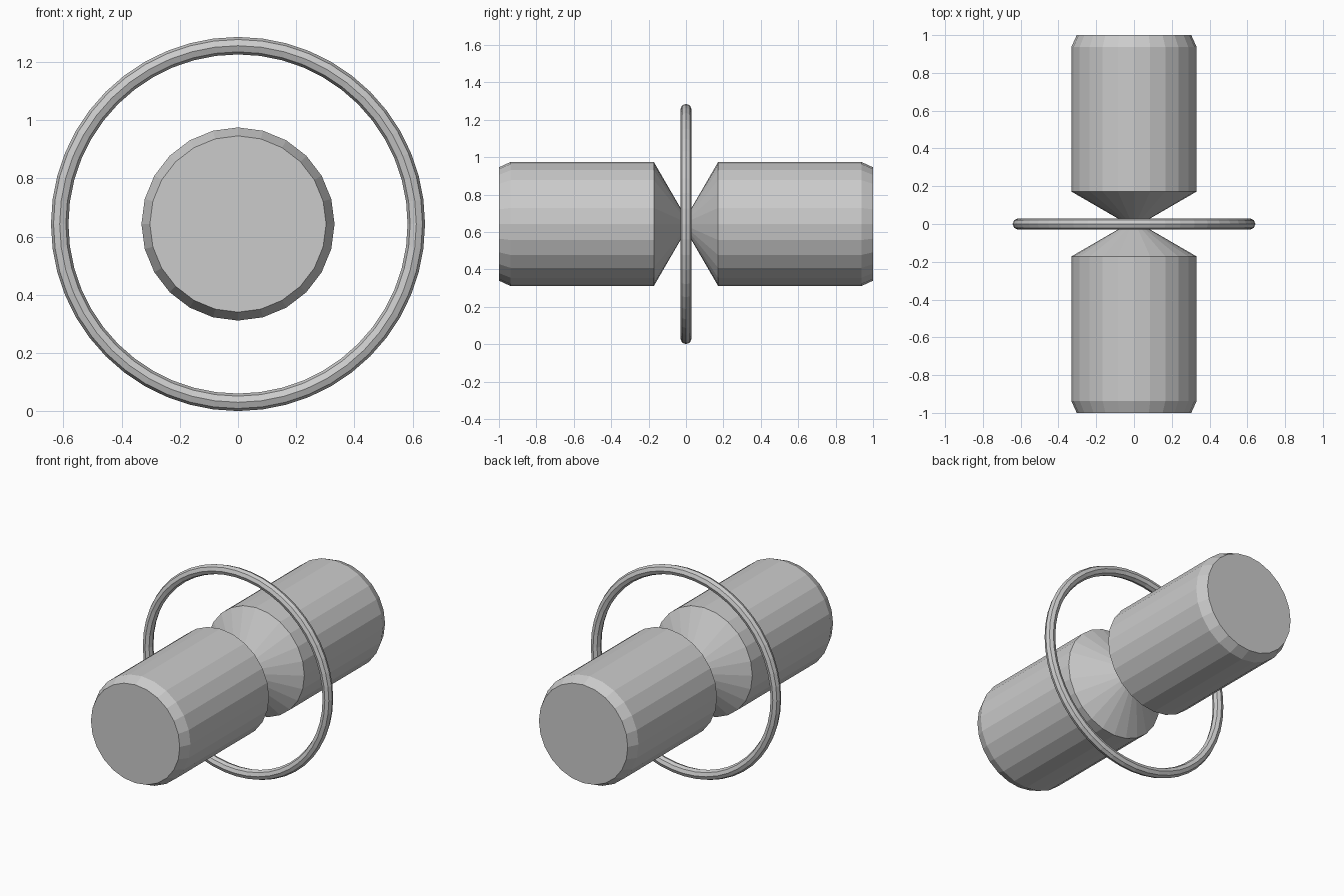
import bpy, bmesh, math
from mathutils import Matrix

if "Cube" in bpy.data.objects:
    bpy.data.objects.remove(bpy.data.objects["Cube"])

CZ = 0.643  # height of the shared axis


def lathe(name, profile, sides):
    """Revolve (radius, y) points round the horizontal axis and cap the ends."""
    bm = bmesh.new()
    rings = []
    for r, y in profile:
        rings.append([bm.verts.new((r * math.sin(2 * math.pi * i / sides), y,
                                    CZ + r * math.cos(2 * math.pi * i / sides)))
                      for i in range(sides)])
    for a, b in zip(rings, rings[1:]):
        for i in range(sides):
            j = (i + 1) % sides
            bm.faces.new((a[i], a[j], b[j], b[i]))
    bm.faces.new(rings[0])
    bm.faces.new(rings[-1])
    bmesh.ops.recalc_face_normals(bm, faces=bm.faces)
    mesh = bpy.data.meshes.new(name)
    bm.to_mesh(mesh)
    bm.free()
    obj = bpy.data.objects.new(name, mesh)
    bpy.context.collection.objects.link(obj)
    return obj


# Two bevelled cylinders with cones meeting in the middle
for name, s in (("front_barrel", -1), ("back_barrel", 1)):
    lathe(name, [(0.303, s), (0.332, s * 0.937), (0.332, s * 0.172), (0.04, s * 0.003)], 24)

# Thin ring around the waist
bpy.ops.mesh.primitive_torus_add(major_segments=48, minor_segments=8,
                                 major_radius=0.613, minor_radius=0.03,
                                 location=(0, 0, CZ),
                                 rotation=(math.pi / 2, 0, 0))
bpy.context.object.name = "waist_ring"
